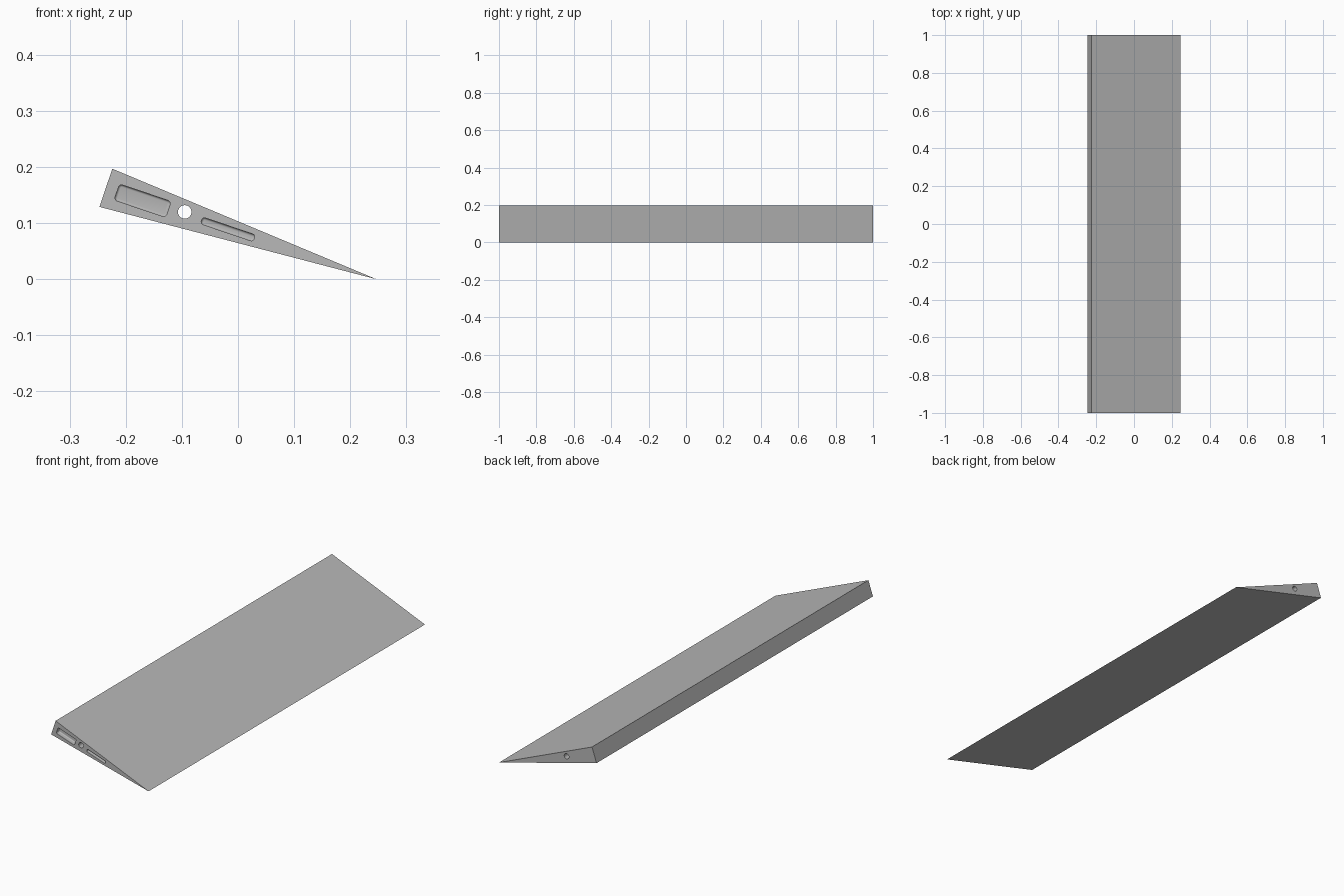
import bpy, bmesh, math
from mathutils import Matrix, Vector

cube = bpy.data.objects.get("Cube")
if cube:
    bpy.data.objects.remove(cube, do_unlink=True)

HALF = 1.0                       # half the span along y
TILT = math.radians(18.7)        # slope of the wedge centre line
POCKET_DEPTH = 0.02

grey = bpy.data.materials.new("plain_grey")
grey.use_nodes = True
COLOUR = (0.48, 0.48, 0.48, 1)
grey.diffuse_color = COLOUR
grey.node_tree.nodes["Principled BSDF"].inputs["Base Color"].default_value = COLOUR


def make_object(name, bm):
    bmesh.ops.recalc_face_normals(bm, faces=bm.faces)
    mesh = bpy.data.meshes.new(name)
    bm.to_mesh(mesh)
    bm.free()
    mesh.materials.append(grey)
    obj = bpy.data.objects.new(name, mesh)
    bpy.context.collection.objects.link(obj)
    return obj


def wedge(name, profile):
    """Extrude an x-z profile along the whole span."""
    bm = bmesh.new()
    face = bm.faces.new([bm.verts.new((x, -HALF, z)) for x, z in profile])
    out = bmesh.ops.extrude_face_region(bm, geom=[face])
    verts = [v for v in out["geom"] if isinstance(v, bmesh.types.BMVert)]
    bmesh.ops.translate(bm, verts=verts, vec=(0, 2 * HALF, 0))
    return make_object(name, bm)


def pocket_cutter(name, x, z, length, width, corner, fillet):
    """Rounded box, filleted at its inner end, sunk into the front face."""
    bm = bmesh.new()
    bmesh.ops.create_cube(bm, size=1)
    bmesh.ops.scale(bm, verts=bm.verts, vec=(length, 2 * POCKET_DEPTH, width))
    upright = [e for e in bm.edges
               if abs((e.verts[0].co - e.verts[1].co).y) > POCKET_DEPTH]
    bmesh.ops.bevel(bm, geom=upright, offset=corner, segments=6,
                    profile=0.5, affect='EDGES')
    floor = [e for e in bm.edges
             if all(v.co.y > POCKET_DEPTH * 0.99 for v in e.verts)]
    bmesh.ops.bevel(bm, geom=floor, offset=fillet, segments=4,
                    profile=0.5, affect='EDGES')
    bm.transform(Matrix.Translation((x, -HALF, z)) @ Matrix.Rotation(TILT, 4, 'Y'))
    return make_object(name, bm)


def hole_cutter(name, x, z, radius):
    """Cylinder running through the whole span."""
    bm = bmesh.new()
    bmesh.ops.create_cone(bm, cap_ends=True, segments=40, radius1=radius,
                          radius2=radius, depth=2 * HALF + 0.2)
    bm.transform(Matrix.Translation((x, 0, z)) @ Matrix.Rotation(math.pi / 2, 4, 'X'))
    return make_object(name, bm)


# Tapered blade
blade = wedge("wedge_blade", [(-0.247, 0.129), (0.247, 0.0), (-0.224, 0.197)])

# Two front pockets and the through hole for the shaft
cutters = [
    pocket_cutter("wide_pocket_cutter", -0.170, 0.140, 0.097, 0.030, 0.006, 0.004),
    pocket_cutter("narrow_pocket_cutter", -0.018, 0.089, 0.099, 0.0125, 0.005, 0.004),
    hole_cutter("shaft_hole_cutter", -0.095, 0.120, 0.012),
]

bpy.ops.object.select_all(action='DESELECT')
bpy.context.view_layer.objects.active = blade
blade.select_set(True)
for cutter in cutters:
    cutter.hide_render = True
    mod = blade.modifiers.new(cutter.name, 'BOOLEAN')
    mod.operation = 'DIFFERENCE'
    mod.solver = 'EXACT'
    mod.object = cutter
    bpy.ops.object.modifier_apply(modifier=mod.name)
    bpy.data.objects.remove(cutter, do_unlink=True)

# Smooth fillets, crisp wedge edges
bpy.ops.object.shade_smooth_by_angle(angle=math.radians(30))
